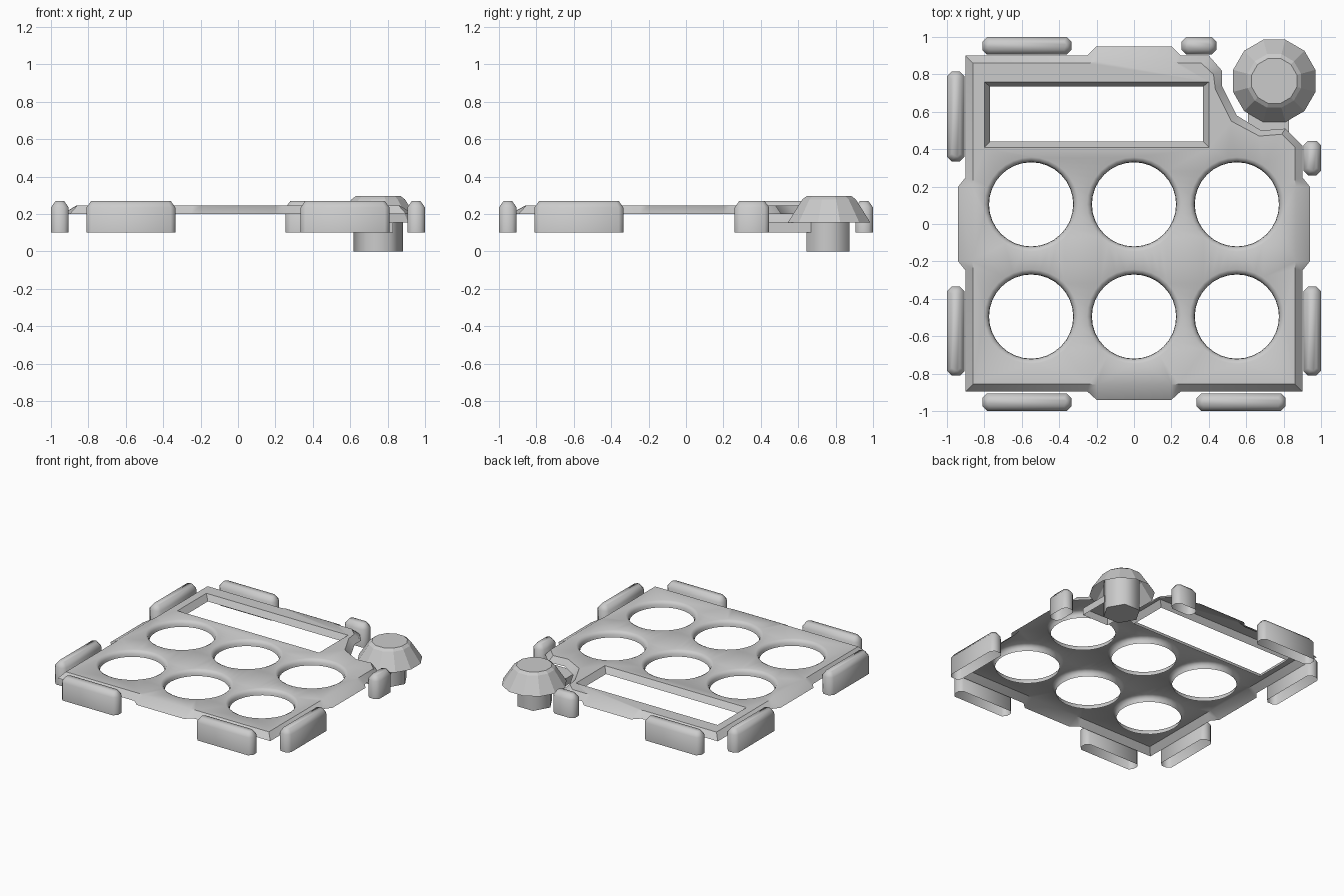
import bpy, bmesh, math

if "Cube" in bpy.data.objects:
    bpy.data.objects.remove(bpy.data.objects["Cube"])


def finish(name, bm, angle=40):
    me = bpy.data.meshes.new(name)
    bm.to_mesh(me)
    bm.free()
    ob = bpy.data.objects.new(name, me)
    bpy.context.collection.objects.link(ob)
    bpy.ops.object.select_all(action='DESELECT')
    ob.select_set(True)
    bpy.context.view_layer.objects.active = ob
    if angle:
        bpy.ops.object.shade_smooth_by_angle(angle=math.radians(angle))
    return ob


def add_ring(bm, pts, z):
    return [bm.verts.new((x, y, z)) for x, y in pts]


def bridge(bm, low, high):
    n = len(low)
    for i in range(n):
        j = (i + 1) % n
        bm.faces.new((low[i], low[j], high[j], high[i]))


def loft(name, rings, bottom=False, angle=40):
    """Counter-clockwise rings of (points, z), from low to high, capped on top."""
    bm = bmesh.new()
    rows = [add_ring(bm, p, z) for p, z in rings]
    for a, b in zip(rows, rows[1:]):
        bridge(bm, a, b)
    bm.faces.new(rows[-1])
    if bottom:
        bm.faces.new(rows[0][::-1])
    return finish(name, bm, angle)


def ngon(cx, cy, r, n, turn=0.0):
    return [(cx + r * math.cos(turn + math.tau * i / n),
             cy + r * math.sin(turn + math.tau * i / n)) for i in range(n)]


def rect(x0, x1, y0, y1, inset=0.0, c=0.0):
    x0, x1, y0, y1 = x0 + inset, x1 - inset, y0 + inset, y1 - inset
    if not c:
        return [(x0, y0), (x1, y0), (x1, y1), (x0, y1)]
    return [(x0 + c, y0), (x1 - c, y0), (x1, y0 + c), (x1, y1 - c),
            (x1 - c, y1), (x0 + c, y1), (x0, y1 - c), (x0, y0 + c)]


# Plate: open shell with sloped border, side tabs and a notched corner
LOW, TOP = 0.20, 0.245
outer = [(-.9, -.895), (-.25, -.895), (-.2, -.94), (.2, -.94), (.25, -.895), (.9, -.895),
         (.9, -.25), (.94, -.2), (.94, .2), (.9, .25), (.9, .42), (.81, .51),
         (.68, .50), (.55, .58), (.47, .74), (.47, .82), (.40, .9),
         (.25, .9), (.2, .95), (-.2, .95), (-.25, .9), (-.9, .9),
         (-.9, .25), (-.94, .2), (-.94, -.2), (-.9, -.25)]
inner = [(-.86, -.855), (-.24, -.855), (-.2, -.86), (.2, -.86), (.24, -.855), (.86, -.855),
         (.86, -.24), (.865, -.2), (.865, .2), (.86, .24), (.86, .41), (.79, .48),
         (.67, .47), (.52, .55), (.435, .72), (.425, .80), (.36, .86),
         (.24, .86), (.2, .87), (-.2, .87), (-.24, .86), (-.86, .86),
         (-.86, .24), (-.865, .2), (-.865, -.2), (-.86, -.24)]
bm = bmesh.new()
border = add_ring(bm, inner, TOP)
bridge(bm, add_ring(bm, outer, LOW), border)
loops = [border]
# Window rim
rim = add_ring(bm, rect(-.80, .40, .41, .76), TOP)
bridge(bm, rim, add_ring(bm, rect(-.77, .37, .44, .735), LOW))
loops.append(rim)
# Round hole rims
for cx in (-.55, 0, .55):
    for cy in (.105, -.495):
        rows = [add_ring(bm, ngon(cx, cy, r, 32), z)
                for r, z in ((.252, TOP), (.237, .237), (.228, .222), (.225, LOW))]
        for a, b in zip(rows, rows[1:]):
            bridge(bm, a, b)
        loops.append(rows[0])
# Flat top face between border and rims
edges = [bm.edges.get((l[i], l[i - 1])) for l in loops for i in range(len(l))]
bmesh.ops.triangle_fill(bm, use_beauty=True, use_dissolve=False, edges=edges, normal=(0, 0, 1))
bmesh.ops.recalc_face_normals(bm, faces=bm.faces[:])
if max(bm.faces, key=lambda f: abs(f.normal.z)).normal.z < 0:
    bmesh.ops.reverse_faces(bm, faces=bm.faces[:])
finish("plate", bm, 35)

# Bumpers around the four sides
E0, E1 = .905, 1.0
bumpers = {
    "front_bumper_left": (-.81, -.335, -E1, -E0),
    "front_bumper_right": (.335, .81, -E1, -E0),
    "back_bumper_left": (-.81, -.335, E0, E1),
    "back_bumper_small": (.255, .44, E0, E1),
    "left_bumper_front": (-E1, -E0, -.81, -.335),
    "left_bumper_back": (-E1, -E0, .335, .815),
    "right_bumper_front": (E0, E1, -.81, -.335),
    "right_bumper_small": (E0, E1, .26, .445),
}
for name, box in bumpers.items():
    loft(name, [(rect(*box, c=.025), .10), (rect(*box, c=.025), .235),
                (rect(*box, inset=.025, c=.015), .27)], angle=60)

# Corner knob: twelve-sided cap on a six-sided stem
KX, KY = .75, .765
cap = [(.228, .155), (.148, .278), (.125, .295)]
loft("knob_cap", [(ngon(KX, KY, r, 12, math.pi / 12), z) for r, z in cap], angle=0)
loft("knob_stem", [(ngon(KX, KY - .005, .133, 6), z) for z in (0, .27)], bottom=True, angle=65)

# Arm joining the knob to the plate
arm = rect(.61, .83, .44, .68)
loft("knob_arm", [(arm, .10), (arm, .155)], angle=0)
